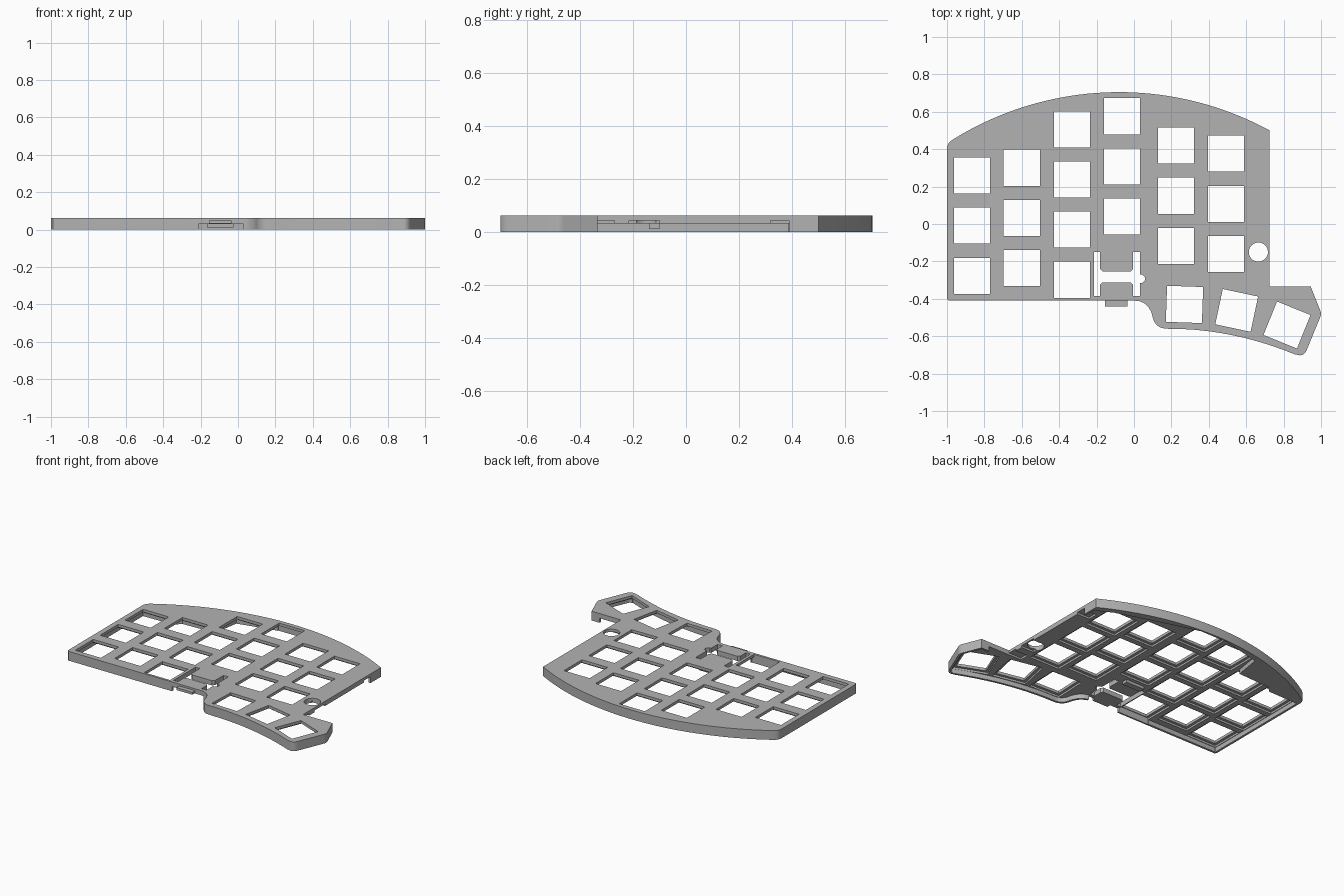
import bpy, bmesh
from math import sin, cos, radians, pi, sqrt
from mathutils import Vector

if "Cube" in bpy.data.objects:
    bpy.data.objects.remove(bpy.data.objects["Cube"])

TOP, FLOOR, CLIP = 0.063, 0.031, 0.044
HOLE, RIM = 0.193, 0.015

grey = bpy.data.materials.new("plate grey")
grey.use_nodes = True
grey.diffuse_color = (0.45, 0.45, 0.45, 1)
grey.node_tree.nodes["Principled BSDF"].inputs["Base Color"].default_value = (0.45, 0.45, 0.45, 1)


def prisms(name, shapes):
    """One object made of vertical prisms: (outline, z0, z1)."""
    bm = bmesh.new()
    for pts, z0, z1 in shapes:
        face = bm.faces.new([bm.verts.new((x, y, z0)) for x, y in pts])
        ext = bmesh.ops.extrude_face_region(bm, geom=[face])["geom"]
        verts = [v for v in ext if isinstance(v, bmesh.types.BMVert)]
        bmesh.ops.translate(bm, verts=verts, vec=(0, 0, z1 - z0))
    bmesh.ops.recalc_face_normals(bm, faces=bm.faces)
    mesh = bpy.data.meshes.new(name)
    bm.to_mesh(mesh)
    bm.free()
    mesh.materials.append(grey)
    ob = bpy.data.objects.new(name, mesh)
    bpy.context.collection.objects.link(ob)
    return ob


def rect(x0, x1, y0, y1):
    return [(x0, y0), (x1, y0), (x1, y1), (x0, y1)]


def square(cx, cy, size, deg=0):
    a, h = radians(deg), size / 2
    return [(cx + x * cos(a) - y * sin(a), cy + x * sin(a) + y * cos(a))
            for x, y in rect(-h, h, -h, h)]


def disc(cx, cy, r, n=40):
    return [(cx + r * cos(2 * pi * i / n), cy + r * sin(2 * pi * i / n)) for i in range(n)]


def bend(a, b, c, n=7):
    """Rounded corner from a to c, pulled towards b."""
    a, b, c = Vector(a), Vector(b), Vector(c)
    return [tuple(a * (1 - t) ** 2 + b * 2 * t * (1 - t) + c * t * t)
            for t in (i / n for i in range(n + 1))]


def inset(pts, d):
    out = []
    for i, p in enumerate(pts):
        p = Vector(p)
        u = (p - Vector(pts[i - 1])).normalized()
        v = (Vector(pts[(i + 1) % len(pts)]) - p).normalized()
        nu, nv = Vector((-u.y, u.x)), Vector((-v.y, v.x))
        out.append(tuple(p + (nu + nv) * d / (1 + nu.dot(nv))))
    return out


def cut(target, name, shapes):
    cutter = prisms(name, shapes)
    cutter.hide_render = True
    mod = target.modifiers.new(name, 'BOOLEAN')
    mod.operation, mod.solver, mod.object = 'DIFFERENCE', 'EXACT', cutter
    deps = bpy.context.evaluated_depsgraph_get()
    mesh = bpy.data.meshes.new_from_object(target.evaluated_get(deps))
    target.modifiers.clear()
    target.data = mesh
    bpy.data.objects.remove(cutter)


# Outline: straight front edge, thumb wing, right side, then the back arc
front = [(-1, -0.40), (-0.99, -0.41), (0, -0.41)]
front += bend((0.02, -0.411), (0.075, -0.42), (0.095, -0.48))
front += bend((0.10, -0.50), (0.115, -0.56), (0.18, -0.56))
front += [(x, -0.56 - 0.137 * ((x - 0.19) / 0.67) ** 2)
          for x in (0.19 + 0.067 * i for i in range(1, 11))]
front += bend((0.875, -0.70), (0.91, -0.71), (0.925, -0.67))
front += bend((0.995, -0.50), (1.004, -0.48), (0.995, -0.46))
front += [(0.945, -0.335), (0.725, -0.335)]
back = []
for i in range(41):
    x = 0.725 - 1.695 * i / 40
    back.append((x, -0.98 + sqrt(1.685 ** 2 - (x + 0.08) ** 2)))
back += bend((-0.98, 0.443), (-1, 0.43), (-1, 0.40), 4)
outline = front + back
plate = prisms("switch_plate", [(outline, 0, TOP)])

# Hollow underside, leaving a rim and a solid back
cavity = inset(outline, RIM)[:len(front)]
cavity += [(0.71, 0.46), (0.60, 0.52), (0.35, 0.60), (0.06, 0.685), (-0.19, 0.685),
           (-0.45, 0.625), (-0.48, 0.44), (-0.72, 0.43), (-0.76, 0.39), (-0.985, 0.385)]
cut(plate, "cavity", [(cavity, -0.1, FLOOR)])

# Openings through the rim on the right side, thumb wing and front
cut(plate, "right_opening", [(rect(0.68, 0.80, -0.36, 0.39), -0.1, FLOOR),
                             (rect(-0.21, 0.03, -0.5, -0.37), -0.1, FLOOR)])
cut(plate, "wing_opening", [(rect(0.70, 0.885, -0.365, -0.30), -0.1, FLOOR)])
cut(plate, "edge_recesses", [(rect(0.63, 0.8, y0, y1), -0.1, CLIP)
                             for y0, y1 in ((-0.334, -0.27), (-0.215, -0.10), (0.32, 0.39))])

# Switch positions: x, lowest y, count
columns = [(-0.867, -0.277, 3), (-0.60, -0.235, 3), (-0.332, -0.298, 4),
           (-0.065, 0.040, 3), (0.224, -0.117, 3), (0.491, -0.160, 3)]
keys = [(x, y + 0.268 * i, 0) for x, y, n in columns for i in range(n)]
keys += [(0.27, -0.43, -2), (0.549, -0.462, -12), (0.818, -0.54, -22)]

# Clip recesses below, kept inside the front rim
recesses = []
for x, y, deg in keys:
    pts = square(x, y, HOLE + 0.036, deg)
    if deg == 0:
        pts = [(px, max(py, -0.399)) for px, py in pts]
    recesses.append((pts, -0.1, CLIP))
cut(plate, "clip_recesses", recesses)

# Switch holes, round hole and the slots around the front latch
slots = [(-0.215, -0.385), (-0.182, -0.385), (-0.182, -0.325), (-0.168, -0.312),
         (-0.018, -0.312), (-0.005, -0.325), (-0.005, -0.385), (0.032, -0.385), (0.032, -0.315)]
slots += bend((0.045, -0.315), (0.075, -0.293), (0.045, -0.27), 5)
slots += [(0.032, -0.27), (0.032, -0.15), (-0.005, -0.15), (-0.005, -0.24), (-0.018, -0.254),
          (-0.168, -0.254), (-0.182, -0.24), (-0.182, -0.15), (-0.215, -0.15)]
through = [(square(x, y, HOLE, deg), -0.1, 0.2) for x, y, deg in keys]
through += [(disc(0.665, -0.15, 0.051), -0.1, 0.2), (slots, -0.1, 0.2)]
cut(plate, "holes", through)

# Front latch tab and the small bar under the plate
prisms("latch_tab", [(rect(-0.155, -0.035, -0.44, -0.40), 0.034, 0.05)])
prisms("latch_bar", [(rect(-0.165, -0.025, -0.14, -0.10), 0.012, 0.033)])

# Smooth the curved walls only
bpy.ops.object.select_all(action='DESELECT')
plate.select_set(True)
bpy.context.view_layer.objects.active = plate
bpy.ops.object.shade_smooth_by_angle(angle=radians(25))
